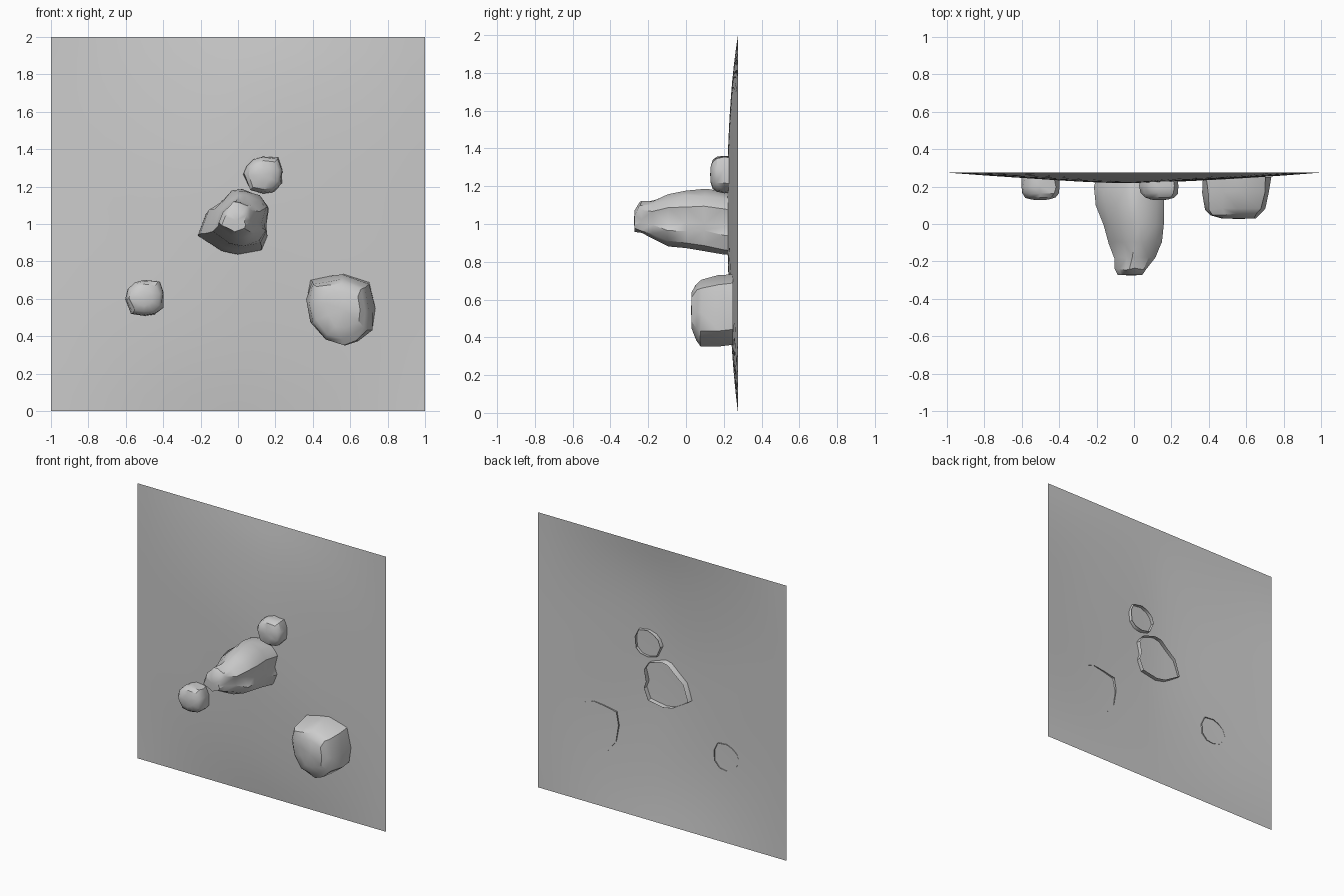
import bpy, bmesh, math, random
from mathutils import Vector

if "Cube" in bpy.data.objects:
    bpy.data.objects.remove(bpy.data.objects["Cube"])

random.seed(4)


def finish(name, bm, angle):
    bmesh.ops.recalc_face_normals(bm, faces=bm.faces[:])
    mesh = bpy.data.meshes.new(name)
    bm.to_mesh(mesh)
    bm.free()
    obj = bpy.data.objects.new(name, mesh)
    bpy.context.collection.objects.link(obj)
    bpy.ops.object.select_all(action='DESELECT')
    obj.select_set(True)
    bpy.context.view_layer.objects.active = obj
    bpy.ops.object.shade_smooth_by_angle(angle=math.radians(angle))
    return obj


def hold(name, outline, sections, jitter):
    """Loft an (x, z) outline from back to front; each section is
    (y, xmin, xmax, zmin, zmax). The back stays open, the front is capped."""
    xs, zs = [p[0] for p in outline], [p[1] for p in outline]
    bm = bmesh.new()
    rings = []
    for i, (y, x0, x1, z0, z1) in enumerate(sections):
        ring = []
        for x, z in outline:
            u = (x - min(xs)) / (max(xs) - min(xs))
            v = (z - min(zs)) / (max(zs) - min(zs))
            j = [random.uniform(-jitter, jitter) for _ in range(3)]
            ring.append(bm.verts.new((x0 + u * (x1 - x0) + j[0],
                                      y + (j[1] if 0 < i < len(sections) - 1 else 0),
                                      z0 + v * (z1 - z0) + j[2])))
        rings.append(ring)
    n = len(outline)
    for a, b in zip(rings, rings[1:]):
        for k in range(n):
            bm.faces.new((a[k], a[(k + 1) % n], b[(k + 1) % n], b[k]))
    # front cap as a slightly domed fan
    tip = sum((v.co for v in rings[-1]), Vector()) / n
    tip.y -= jitter * 0.5
    c = bm.verts.new(tip)
    for k in range(n):
        bm.faces.new((rings[-1][k], rings[-1][(k + 1) % n], c))
    bmesh.ops.triangulate(bm, faces=bm.faces[:])
    return finish(name, bm, 35)


# wall panel: single sheet bulging gently toward the front
bm = bmesh.new()
N = 24
grid = []
for i in range(N + 1):
    row = []
    for j in range(N + 1):
        x, z = -1 + 2 * i / N, 2 * j / N
        t = (z - 1.1) / (1.1 if z < 1.1 else 0.9)
        bulge = (1 - abs(x) ** 1.5) * (1 - abs(t) ** 2.5)
        ripple = 0.003 * math.sin(5 * x + 2 * z) * math.sin(4 * z - x) * bulge
        row.append(bm.verts.new((x, 0.275 - 0.055 * bulge + ripple, z)))
    grid.append(row)
for i in range(N):
    for j in range(N):
        bm.faces.new((grid[i][j], grid[i + 1][j], grid[i + 1][j + 1], grid[i][j + 1]))
finish("wall_panel", bm, 60)

# long central hold
hold("long_hold",
     [(-.225, .93), (-.18, 1.06), (-.11, 1.12), (-.04, 1.18), (.02, 1.19), (.12, 1.15),
      (.165, 1.09), (.15, .99), (.165, .94), (.13, .86), (0, .825), (-.09, .85)],
     [(.255, -.19, .155, .83, 1.165),
      (.20, -.22, .158, .835, 1.175),
      (.10, -.20, .16, .86, 1.185),
      (0, -.165, .155, .867, 1.183),
      (-.10, -.135, .143, .885, 1.16),
      (-.18, -.11, .11, .93, 1.125),
      (-.24, -.098, .065, .955, 1.12),
      (-.272, -.09, .04, .965, 1.07)], .007)

# large block hold
hold("large_hold",
     [(.365, .60), (.39, .70), (.47, .715), (.56, .73), (.70, .685), (.73, .54), (.72, .43),
      (.65, .375), (.57, .345), (.46, .38), (.385, .48)],
     [(.25, .365, .73, .355, .73),
      (.17, .37, .725, .347, .725),
      (.08, .385, .70, .353, .70),
      (.052, .405, .675, .38, .685),
      (.030, .47, .65, .44, .64)], .006)

# two small holds sharing one shape
pebble = [(-.105, 0), (-.09, .05), (-.05, .08), (0, .10), (.08, .09), (.105, .03),
          (.10, -.05), (.06, -.09), (0, -.10), (-.07, -.085)]
for name, cx, cz in (("small_hold_left", -.50, .605), ("small_hold_top", .135, 1.263)):
    hold(name, pebble,
         [(y, cx - r, cx + r, cz - r * .95, cz + r * .95)
          for y, r in ((.25, .099), (.20, .104), (.165, .098), (.143, .08), (.13, .042))], .004)
